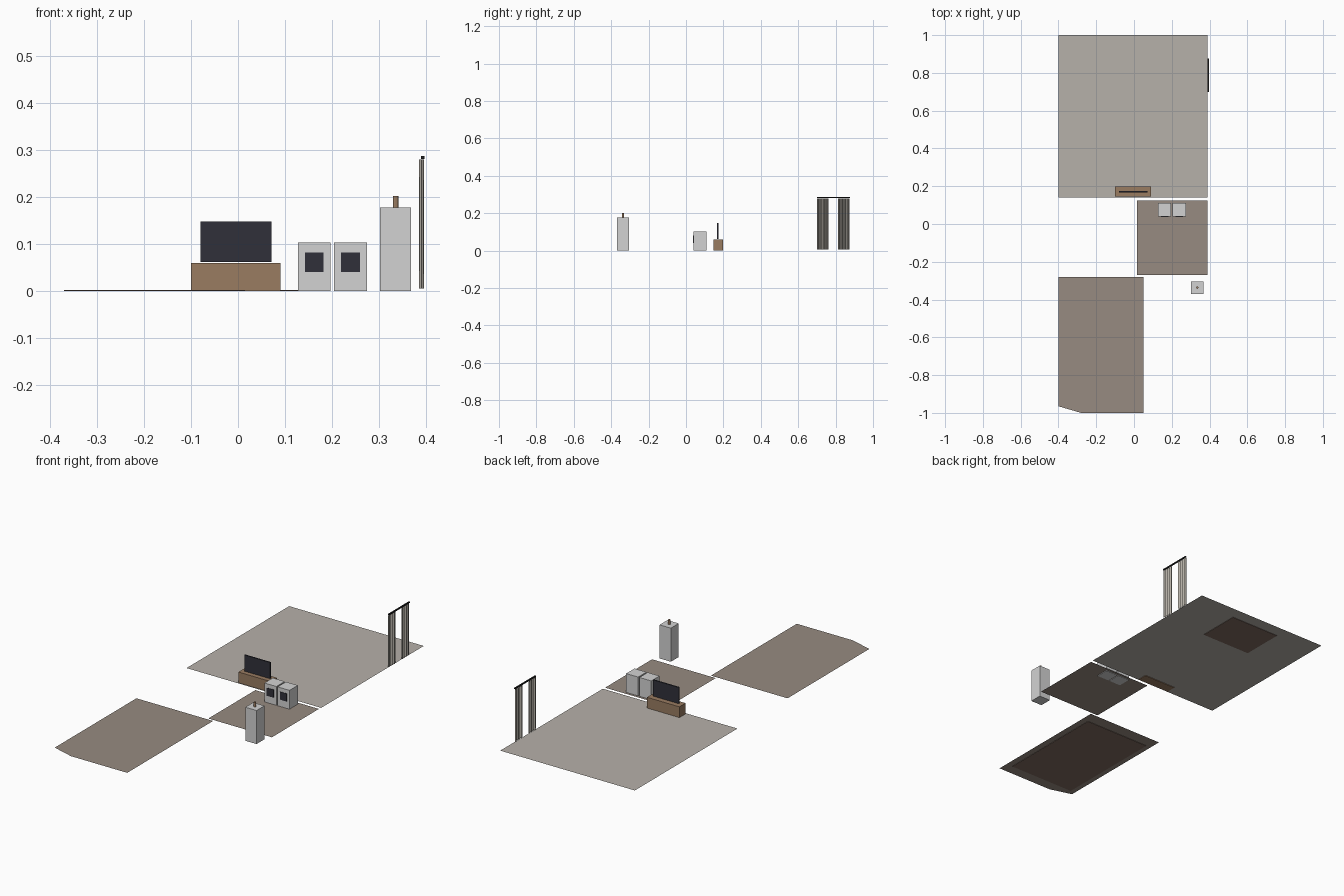
import bpy, bmesh, math

cube = bpy.data.objects.get("Cube")
if cube:
    bpy.data.objects.remove(cube, do_unlink=True)


def material(name, r, g, b):
    m = bpy.data.materials.new(name)
    m.use_nodes = True
    m.diffuse_color = (r, g, b, 1)
    m.node_tree.nodes["Principled BSDF"].inputs["Base Color"].default_value = (r, g, b, 1)
    return m


stone = material("pale stone", 0.47, 0.44, 0.40)
brown = material("brown floor", 0.31, 0.26, 0.22)
rug_brown = material("dark rug brown", 0.22, 0.15, 0.12)
wood = material("wood", 0.32, 0.20, 0.12)
white = material("light grey", 0.65, 0.65, 0.65)
dark = material("dark glass", 0.03, 0.03, 0.042)
cloth = material("curtain cloth", 0.46, 0.43, 0.38)
black = material("black metal", 0.015, 0.015, 0.015)


def finish(name, bm, mat):
    mesh = bpy.data.meshes.new(name)
    bm.to_mesh(mesh)
    bm.free()
    mesh.materials.append(mat)
    obj = bpy.data.objects.new(name, mesh)
    bpy.context.collection.objects.link(obj)
    return obj


def box(name, mat, x, y, z):
    """Box given by its (low, high) range on each axis."""
    bm = bmesh.new()
    bmesh.ops.create_cube(bm, size=1)
    for v in bm.verts:
        v.co = [r[0] + (c + 0.5) * (r[1] - r[0]) for r, c in zip((x, y, z), v.co)]
    return finish(name, bm, mat)


def floor(name, mat, outline, z=0.003):
    bm = bmesh.new()
    bm.faces.new([bm.verts.new((x, y, z)) for x, y in outline])
    return finish(name, bm, mat)


# Floors of the three rooms
floor("living_floor", stone, [(-0.4, 0.14), (0.39, 0.14), (0.39, 1), (-0.4, 1)])
floor("utility_floor", brown, [(0.015, -0.27), (0.388, -0.27), (0.388, 0.124), (0.015, 0.124)])
floor("bedroom_floor", brown,
      [(-0.4, -0.965), (-0.28, -1), (0.05, -1), (0.05, -0.28), (-0.4, -0.28)])

# Thin rugs set just below the floor level
box("bedroom_rug", rug_brown, (-0.37, 0.015), (-0.94, -0.345), (0, 0.002))
box("living_rug", rug_brown, (-0.16, 0.13), (0.705, 0.935), (0, 0.002))

# Television on a low wooden stand
box("tv_stand", wood, (-0.1, 0.09), (0.146, 0.198), (0, 0.06))
box("television", dark, (-0.08, 0.071), (0.167, 0.174), (0.062, 0.148))

# Washer and dryer with dark front windows
for name, x in (("washer", 0.127), ("dryer", 0.204)):
    box(name, white, (x, x + 0.07), (0.04, 0.11), (0, 0.103))
    box(name + "_window", dark, (x + 0.015, x + 0.055), (0.038, 0.041), (0.04, 0.082))

# Tall water heater with a wooden-coloured pipe
box("water_heater", white, (0.302, 0.368), (-0.37, -0.304), (0, 0.178))
bm = bmesh.new()
bmesh.ops.create_cone(bm, cap_ends=True, segments=12, radius1=0.006, radius2=0.006, depth=0.026)
bmesh.ops.translate(bm, verts=bm.verts, vec=(0.335, -0.337, 0.189))
finish("heater_pipe", bm, wood)

# Pleated curtains hanging from a rod
for name, start in (("curtain_front", 0.70), ("curtain_back", 0.813)):
    bm = bmesh.new()
    steps, previous = 32, None
    for i in range(steps + 1):
        t = i / steps
        x = 0.39 + 0.005 * math.sin(t * 4 * math.tau)
        pair = [bm.verts.new((x, start + 0.062 * t, z)) for z in (0.005, 0.28)]
        if previous:
            bm.faces.new((previous[0], pair[0], pair[1], previous[1]))
        previous = pair
    for f in bm.faces:
        f.smooth = True
    finish(name, bm, cloth)
box("curtain_rod", black, (0.389, 0.396), (0.70, 0.876), (0.281, 0.287))
